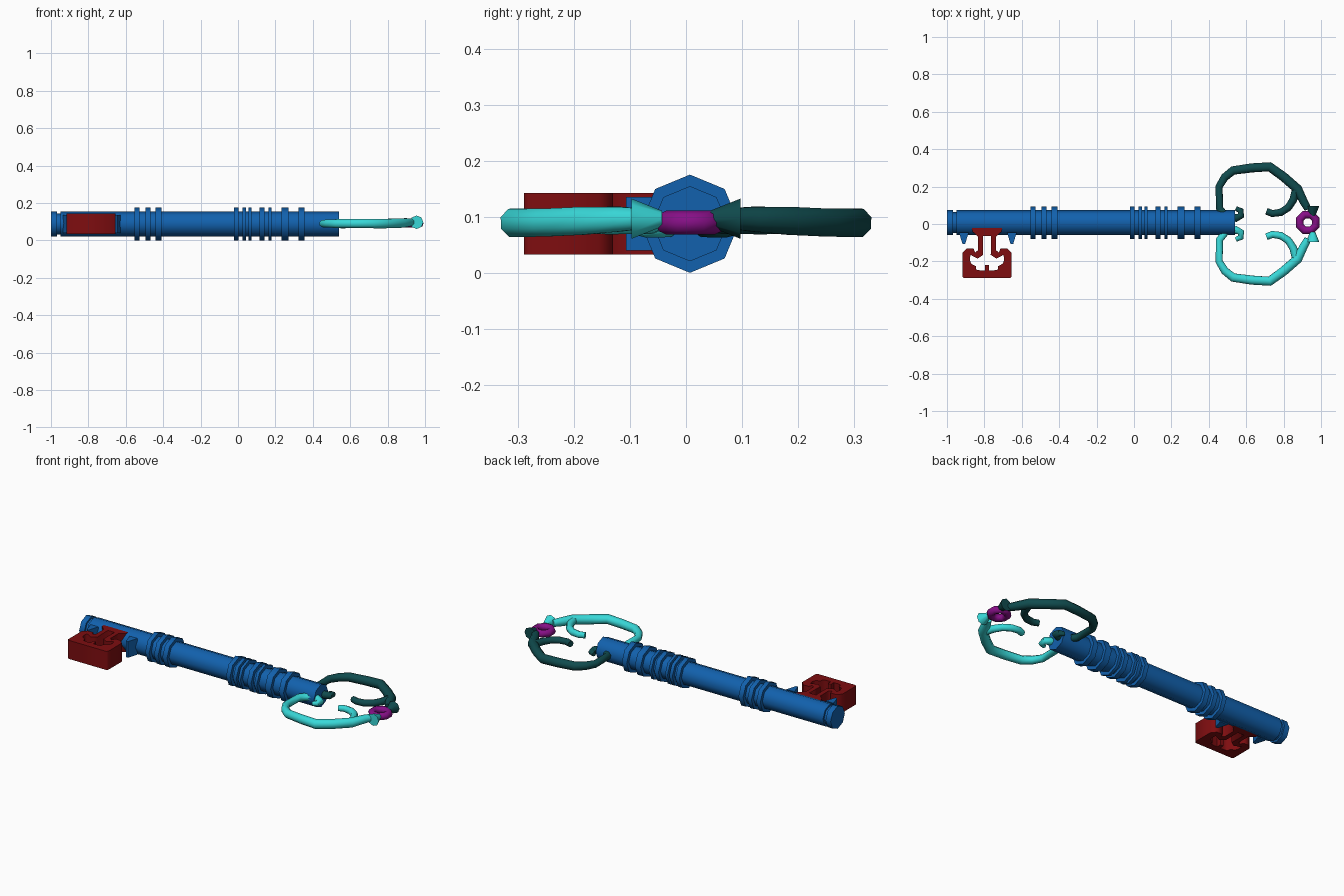
import bpy, bmesh, math
from mathutils import Matrix

if "Cube" in bpy.data.objects:
    bpy.data.objects.remove(bpy.data.objects["Cube"])

CY, CZ = 0.007, 0.088   # shaft axis


def material(name, rgb):
    m = bpy.data.materials.new(name)
    m.diffuse_color = (*rgb, 1)
    m.use_nodes = True
    m.node_tree.nodes["Principled BSDF"].inputs["Base Color"].default_value = m.diffuse_color
    return m


BLUE = material("blue", (0.006, 0.12, 0.42))
RED = material("dark_red", (0.21, 0.004, 0.005))
CYAN = material("cyan", (0.04, 0.69, 0.69))
TEAL = material("dark_teal", (0.005, 0.07, 0.075))
PURPLE = material("purple", (0.24, 0.005, 0.24))


def mesh_object(name, bm, mat, angle=50):
    bmesh.ops.recalc_face_normals(bm, faces=bm.faces)
    me = bpy.data.meshes.new(name)
    bm.to_mesh(me)
    bm.free()
    ob = bpy.data.objects.new(name, me)
    bpy.context.collection.objects.link(ob)
    finish(ob, mat, angle)
    return ob


def finish(ob, mat, angle):
    ob.data.materials.clear()
    ob.data.materials.append(mat)
    bpy.ops.object.select_all(action='DESELECT')
    ob.select_set(True)
    bpy.context.view_layer.objects.active = ob
    if angle:
        bpy.ops.object.shade_smooth_by_angle(angle=math.radians(angle))


def curve_object(name, splines, mat, angle, flat=False, **settings):
    """Poly curve of (x, y, z, radius) points turned into a mesh."""
    cu = bpy.data.curves.new(name, 'CURVE')
    cu.dimensions = '2D' if flat else '3D'
    for k, v in settings.items():
        setattr(cu, k, v)
    for pts in splines:
        s = cu.splines.new('POLY')
        s.points.add(len(pts) - 1)
        s.use_cyclic_u = flat
        for p, (x, y, z, r) in zip(s.points, pts):
            p.co, p.radius = (x, y, z, 1), r
    ob = bpy.data.objects.new(name, cu)
    bpy.context.collection.objects.link(ob)
    bpy.ops.object.select_all(action='DESELECT')
    ob.select_set(True)
    bpy.context.view_layer.objects.active = ob
    bpy.ops.object.convert(target='MESH')
    ob = bpy.context.view_layer.objects.active
    finish(ob, mat, angle)
    return ob


# Shaft: eight-sided lathe with tip groove and raised bands
R, BAND = 0.067, 0.0875
profile = [(-1.0, R), (-0.967, R), (-0.967, 0.056), (-0.95, 0.056), (-0.95, R)]
bands = [(-0.553, -0.527), (-0.495, -0.468), (-0.44, -0.41), (-0.022, 0.004),
         (0.024, 0.044), (0.056, 0.072), (0.115, 0.142), (0.162, 0.179),
         (0.232, 0.27), (0.323, 0.355)]
for a, b in bands:
    profile += [(a, R), (a, BAND), (b, BAND), (b, R)]
profile.append((0.54, R))
bm = bmesh.new()
rings = []
for x, r in profile:
    rings.append([bm.verts.new((x, CY + r * math.sin(i * math.pi / 4),
                                CZ + r * math.cos(i * math.pi / 4))) for i in range(8)])
for a, b in zip(rings, rings[1:]):
    for i in range(8):
        bm.faces.new((a[i], a[i - 1], b[i - 1], b[i]))
bm.faces.new(rings[0])
bm.faces.new(rings[-1])
mesh_object("shaft", bm, BLUE)

# Small wedge teeth either side of the bit
for name, x in (("left_tooth", -0.91), ("right_tooth", -0.653)):
    bm = bmesh.new()
    tri = [(x - 0.026, -0.045), (x + 0.026, -0.045), (x + 0.007, -0.107), (x - 0.007, -0.107)]
    f = bm.faces.new([bm.verts.new((px, py, 0.04)) for px, py in tri])
    ext = bmesh.ops.extrude_face_region(bm, geom=[f])
    bmesh.ops.translate(bm, vec=(0, 0, 0.096),
                        verts=[v for v in ext["geom"] if isinstance(v, bmesh.types.BMVert)])
    mesh_object(name, bm, BLUE, 0)


# Key bit: symmetric outline with a keyhole-like opening, extruded
def symmetric(half, cx=-0.786):
    left = [(cx - dx, y, 0, 1) for dx, y in half]
    right = [(cx + dx, y, 0, 1) for dx, y in reversed(half)]
    return left + right


outer = symmetric([(0.08, -0.022), (0.078, -0.04), (0.048, -0.068), (0.048, -0.14), (0.064, -0.152),
                   (0.072, -0.13), (0.108, -0.13), (0.132, -0.155),
                   (0.132, -0.28), (0.124, -0.289)])
hole = symmetric([(0.022, -0.065), (0.02, -0.165), (0.05, -0.185), (0.088, -0.165),
                  (0.092, -0.19), (0.085, -0.212), (0.06, -0.225), (0.058, -0.244),
                  (0.035, -0.248)])
bit = curve_object("key_bit", [outer, hole], RED, 0, flat=True,
                   extrude=0.055, fill_mode='BOTH')
bit.location.z = CZ
# Little post standing in the opening
bm = bmesh.new()
bmesh.ops.create_cube(bm, size=1, matrix=Matrix.Translation((-0.786, -0.235, CZ))
                      @ Matrix.Diagonal((0.02, 0.03, 0.11, 1)))
mesh_object("bit_post", bm, RED, 0)

# Bow: mirrored pair of tapered loops, each with an inner scroll and end cone
loop = [(0.545, 0.083, 0.078, 0.012), (0.57, 0.072, 0.08, 0.017), (0.572, 0.045, 0.083, 0.02),
        (0.545, 0.032, 0.086, 0.022), (0.49, 0.042, 0.088, 0.022), (0.457, 0.085, 0.09, 0.021),
        (0.455, 0.2, 0.09, 0.021), (0.485, 0.25, 0.09, 0.023), (0.53, 0.286, 0.09, 0.025),
        (0.63, 0.3, 0.09, 0.026), (0.725, 0.306, 0.09, 0.027), (0.80, 0.252, 0.09, 0.027),
        (0.875, 0.187, 0.093, 0.027), (0.907, 0.12, 0.096, 0.024), (0.93, 0.08, 0.097, 0.02)]
scroll = [(0.868, 0.19, 0.092, 0.022), (0.852, 0.13, 0.09, 0.021), (0.825, 0.088, 0.09, 0.02),
          (0.785, 0.062, 0.09, 0.02), (0.74, 0.056, 0.09, 0.019), (0.708, 0.068, 0.09, 0.018)]
for side, s, mat in (("back", 1, TEAL), ("front", -1, CYAN)):
    for part, pts in (("loop", loop), ("scroll", scroll)):
        curve_object(f"{side}_bow_{part}", [[(x, s * y, z, r) for x, y, z, r in pts]], mat, 50,
                     bevel_depth=1.0, bevel_resolution=2, use_fill_caps=True)
    bm = bmesh.new()
    bmesh.ops.create_cone(bm, cap_ends=True, segments=8, radius1=0.036, radius2=0.014, depth=0.055,
                          matrix=Matrix.Translation((0.955, s * 0.07, 0.097))
                          @ Matrix.Rotation(s * math.pi / 2, 4, 'X'))
    mesh_object(f"{side}_bow_end", bm, mat)

# Ring joining the two bow halves
bpy.ops.mesh.primitive_torus_add(location=(0.929, 0.008, 0.09), major_segments=8, minor_segments=8,
                                 major_radius=0.046, minor_radius=0.0215,
                                 rotation=(0, 0, math.pi / 8))
ring = bpy.context.object
ring.name = "joining_ring"
finish(ring, PURPLE, 50)
